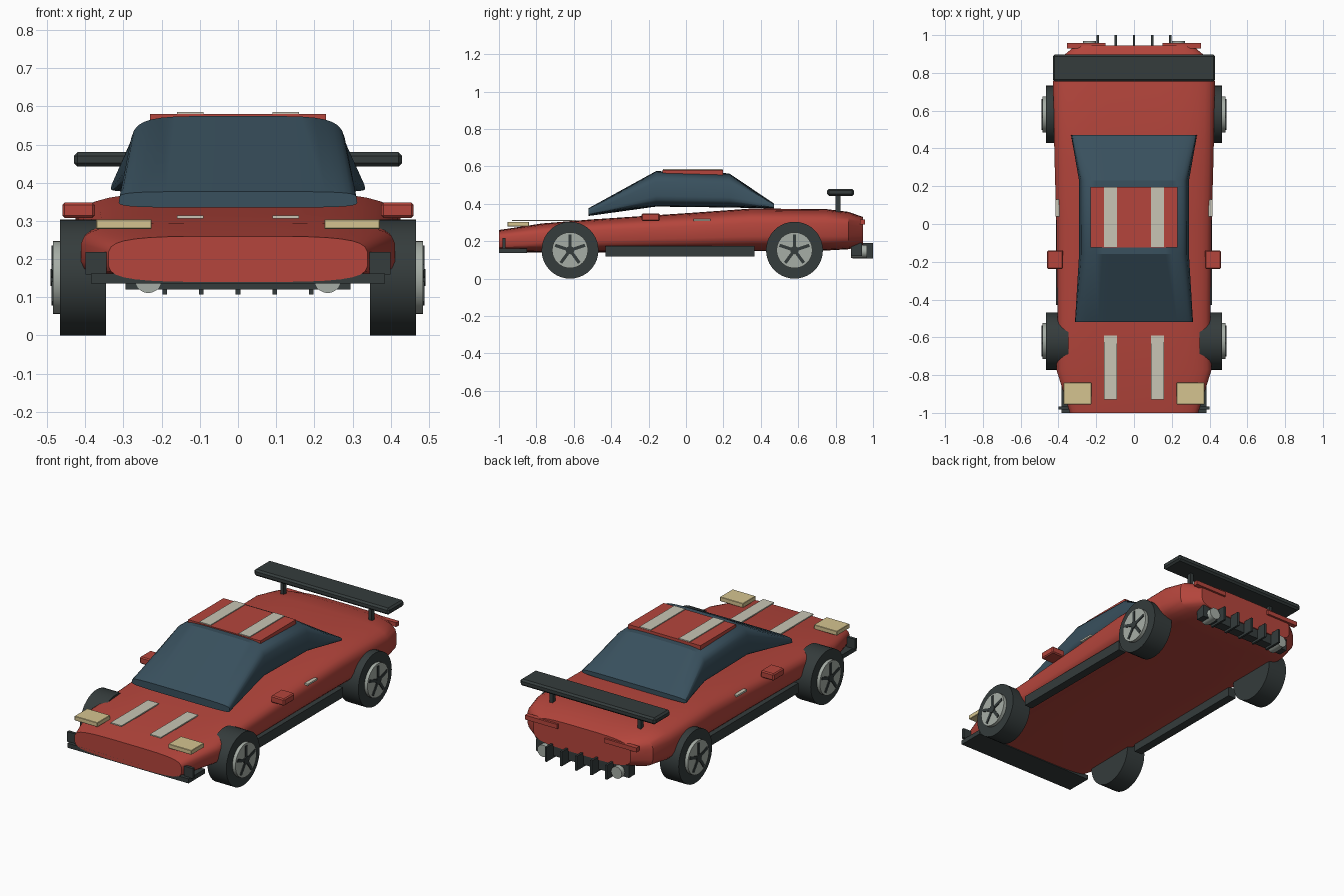
import bpy, bmesh, math
from mathutils import Matrix, Vector

if "Cube" in bpy.data.objects:
    bpy.data.objects.remove(bpy.data.objects["Cube"])


def mat(name, r, g, b):
    m = bpy.data.materials.new(name)
    m.diffuse_color = (r, g, b, 1)
    m.use_nodes = True
    m.node_tree.nodes["Principled BSDF"].inputs["Base Color"].default_value = m.diffuse_color
    return m


RED = mat("red_paint", .46, .06, .045)
DARK = mat("dark_trim", .035, .045, .045)
GLASS = mat("tinted_glass", .04, .08, .11)
CREAM = mat("cream", .58, .56, .46)
LAMP = mat("lamp", .66, .55, .28)
SILVER = mat("silver", .38, .42, .38)


def finish(name, bm, material, smooth=None):
    bmesh.ops.recalc_face_normals(bm, faces=bm.faces)
    me = bpy.data.meshes.new(name)
    bm.to_mesh(me)
    bm.free()
    me.materials.append(material)
    ob = bpy.data.objects.new(name, me)
    bpy.context.collection.objects.link(ob)
    if smooth:
        bpy.ops.object.select_all(action='DESELECT')
        ob.select_set(True)
        bpy.context.view_layer.objects.active = ob
        bpy.ops.object.shade_smooth_by_angle(angle=math.radians(smooth))
    return ob


def box(name, x, y, z, material, bevel=0):
    """Box from (min, max) ranges."""
    bm = bmesh.new()
    size = [b - a for a, b in (x, y, z)]
    mid = [(a + b) / 2 for a, b in (x, y, z)]
    bmesh.ops.create_cube(bm, size=1, matrix=Matrix.Translation(mid) @ Matrix.Diagonal((*size, 1)))
    if bevel:
        bmesh.ops.bevel(bm, geom=bm.edges[:], offset=bevel, segments=1, affect='EDGES')
    return finish(name, bm, material)


def pair(name, x, y, z, material, bevel=0):
    """The same box on both sides of the car."""
    box(name + "_right", x, y, z, material, bevel)
    box(name + "_left", (-x[1], -x[0]), y, z, material, bevel)


def cyl(name, centre, r, depth, axis, material, n=32):
    bm = bmesh.new()
    rot = Vector((0, 0, 1)).rotation_difference(Vector(axis)).to_matrix().to_4x4()
    bmesh.ops.create_cone(bm, cap_ends=True, segments=n, radius1=r, radius2=r, depth=depth,
                          matrix=Matrix.Translation(centre) @ rot)
    return finish(name, bm, material, 35)


def loft(name, stations, power, material, n=32, taper=0):
    """Rounded-box sections (y, half width, bottom, top) joined along y."""
    bm = bmesh.new()
    rings = []
    for y, hw, lo, hi in stations:
        ring = []
        for i in range(n):
            a = 2 * math.pi * (i + .5) / n
            c, s = math.cos(a), math.sin(a)
            u = math.copysign(abs(c) ** (2 / power), c)
            v = math.copysign(abs(s) ** (2 / power), s)
            z = (lo + hi) / 2 + v * (hi - lo) / 2
            ring.append(bm.verts.new((u * (hw - taper * (z - lo)), y, z)))
        rings.append(ring)
    for a, b in zip(rings, rings[1:]):
        for i in range(n):
            j = (i + 1) % n
            bm.faces.new((a[i], a[j], b[j], b[i]))
    bm.faces.new(rings[0])
    bm.faces.new(rings[-1])
    return finish(name, bm, material, 30)


# Body shell and glasshouse
loft("body", [(-1, .34, .14, .26), (-.77, .412, .14, .295), (-.5, .405, .14, .317),
              (0, .412, .145, .35), (.35, .422, .148, .375), (.75, .43, .15, .372),
              (.87, .40, .157, .357), (.945, .31, .175, .33)], 4, RED)
loft("cabin", [(-.52, .315, .335, .377), (-.16, .30, .385, .575),
               (.23, .30, .38, .563), (.47, .335, .375, .402)], 5, GLASS, taper=.15)

# Roof panel and stripes
box("roof_panel", (-.23, .23), (-.125, .197), (.555, .58), RED)
pair("roof_stripe", (.09, .16), (-.122, .195), (.575, .585), CREAM)
pair("hood_stripe", (.09, .16), (-.93, -.59), (.307, .314), CREAM)

# Lights, mirrors, door handles
pair("headlight", (.226, .372), (-.955, -.84), (.279, .304), LAMP, .002)
pair("tail_light", (.15, .355), (.93, .957), (.29, .315), RED)
pair("mirror", (.375, .46), (-.238, -.14), (.308, .348), RED, .006)
pair("door_handle", (.395, .416), (.04, .13), (.308, .318), CREAM)

# Aero trim
box("front_splitter", (-.385, .385), (-1, -.85), (.136, .162), DARK)
pair("front_fin", (.345, .4), (-.982, -.965), (.16, .218), DARK)
pair("side_skirt", (.365, .414), (-.43, .365), (.118, .175), DARK)
box("diffuser", (-.295, .295), (.885, .94), (.12, .19), DARK)
for i in range(5):
    x = (i - 2) * .096
    box(f"diffuser_fin_{i + 1}", (x - .006, x + .006), (.89, 1), (.107, .19), DARK)
for side, s in (("right", 1), ("left", -1)):
    cyl("exhaust_" + side, (s * .235, .925, .145), .034, .085, (0, 1, 0), SILVER, 20)

# Rear wing
box("wing", (-.43, .43), (.755, .898), (.442, .48), DARK, .01)
pair("wing_strut", (.27, .29), (.8, .825), (.355, .45), DARK)

# Wheels: tyre, rim disc, five spokes and hub
for end, cy in (("front", -.62), ("rear", .58)):
    for side, s in (("right", 1), ("left", -1)):
        tag = f"{end}_{side}"
        cyl("tyre_" + tag, (s * .406, cy, .152), .152, .12, (1, 0, 0), DARK, 40)
        cyl("rim_" + tag, (s * .47, cy, .152), .096, .03, (1, 0, 0), SILVER)
        cyl("hub_" + tag, (s * .478, cy, .152), .022, .026, (1, 0, 0), DARK, 16)
        bm = bmesh.new()
        for k in range(5):
            bmesh.ops.create_cube(bm, size=1, matrix=Matrix.Translation((s * .478, cy, .152))
                                  @ Matrix.Rotation(math.radians(72 * k + 18), 4, 'X')
                                  @ Matrix.Translation((0, .046, 0))
                                  @ Matrix.Diagonal((.022, .076, .017, 1)))
        finish("spokes_" + tag, bm, DARK)
